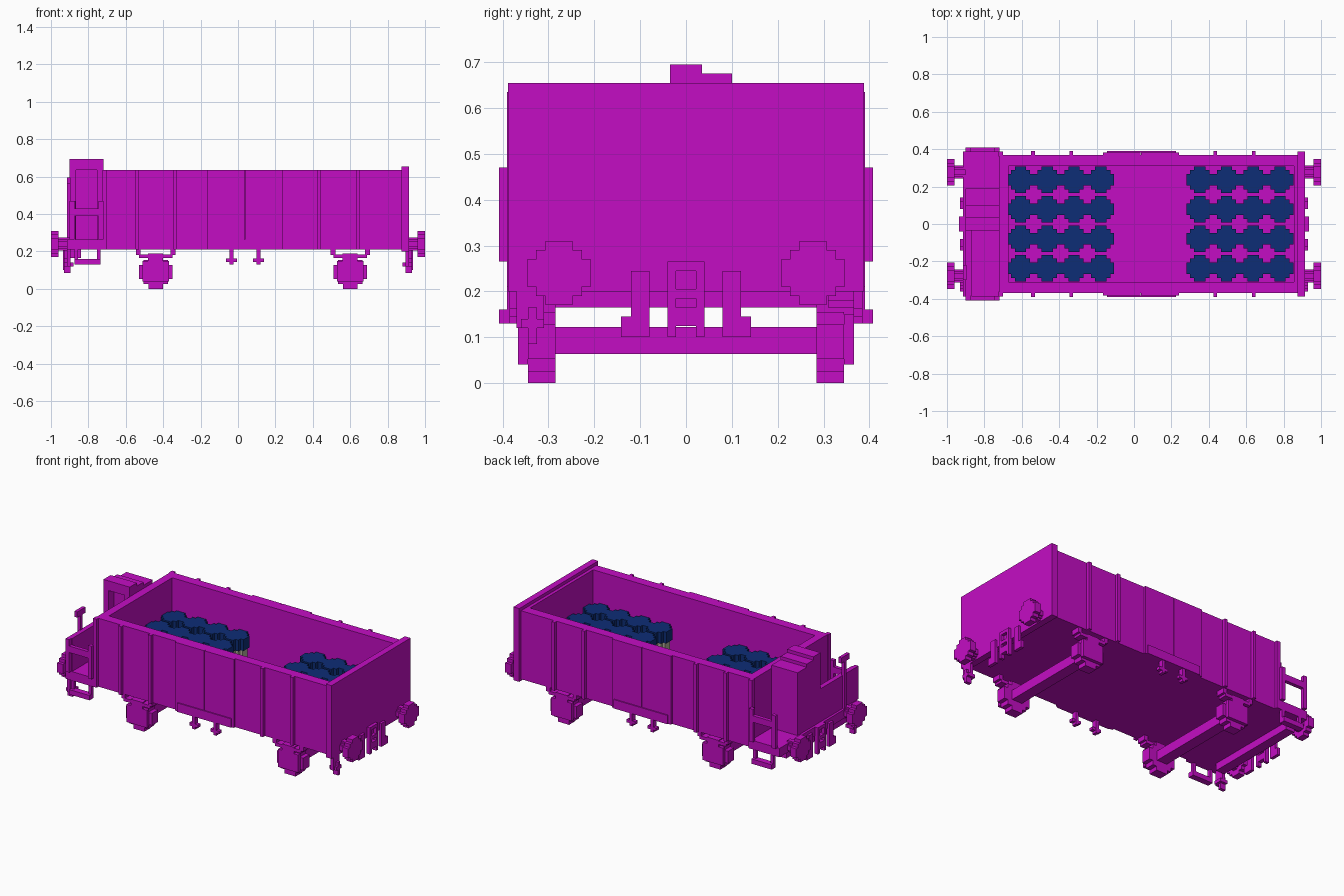
import bpy, bmesh
from math import pi
from mathutils import Matrix, Vector

old = bpy.data.objects.get("Cube")
if old:
    bpy.data.objects.remove(old, do_unlink=True)


def material(name, rgb):
    m = bpy.data.materials.new(name)
    m.use_nodes = True
    m.diffuse_color = (*rgb, 1)
    m.node_tree.nodes["Principled BSDF"].inputs["Base Color"].default_value = (*rgb, 1)
    return m


MAGENTA = material("magenta paint", (0.55, 0.004, 0.55))
BLUE = material("navy lid", (0.004, 0.026, 0.18))
PALE = material("pale barrel", (0.45, 0.42, 0.32))


def finish(name, bm, mat):
    bmesh.ops.recalc_face_normals(bm, faces=bm.faces)
    mesh = bpy.data.meshes.new(name)
    bm.to_mesh(mesh)
    bm.free()
    mesh.materials.append(mat)
    obj = bpy.data.objects.new(name, mesh)
    bpy.context.collection.objects.link(obj)
    return obj


def boxes(name, *spans, mat=MAGENTA, mirror_y=False):
    """One object from boxes given as (x0, x1, y0, y1, z0, z1)."""
    bm = bmesh.new()
    for s in spans:
        for flip in ((1, -1) if mirror_y else (1,)):
            lo, hi = Vector(s[0::2]), Vector(s[1::2])
            mid, size = (lo + hi) / 2, hi - lo
            mid.y *= flip
            bmesh.ops.create_cube(bm, size=1, matrix=Matrix.Translation(mid) @ Matrix.Diagonal((*size, 1)))
    return finish(name, bm, mat)


STEPS = ((1, .42), (.72, .42), (.72, .72), (.42, .72), (.42, 1))


def disc(name, centre, radius, depth, axis="z", mat=MAGENTA):
    """Blocky stepped disc starting at centre and running along the axis."""
    bm = bmesh.new()
    ring = []
    for q in range(4):
        turn = Matrix.Rotation(q * pi / 2, 3, "Z")
        ring += [bm.verts.new(turn @ Vector((a * radius, b * radius, 0))) for a, b in STEPS]
    face = bm.faces.new(ring)
    top = bmesh.ops.extrude_face_region(bm, geom=[face])["geom"]
    bmesh.ops.translate(bm, vec=(0, 0, depth), verts=[v for v in top if isinstance(v, bmesh.types.BMVert)])
    rot = {"z": Matrix(), "x": Matrix.Rotation(pi / 2, 4, "Y"), "y": Matrix.Rotation(-pi / 2, 4, "X")}[axis]
    bm.transform(Matrix.Translation(centre) @ rot)
    return finish(name, bm, mat)


# Open wagon body
boxes("wagon_floor", (-.72, .9, -.36, .36, .21, .25))
boxes("side_walls", (-.72, .89, .31, .37, .21, .635), mirror_y=True)
boxes("cab_end_wall", (-.72, -.67, -.31, .31, .21, .635))
boxes("tall_end_wall", (.875, .915, -.388, .388, .2, .655))
boxes("end_wall_lining", (.855, .875, -.31, .31, .25, .635))
boxes("side_stanchions", *[(x - .01, x + .01, .37, .39, .21, .635) for x in (-.54, -.335, .435, .64)],
      mirror_y=True)
boxes("corner_posts", (-.725, -.70, .36, .388, .21, .635), mirror_y=True)
boxes("side_doors", (-.165, .035, .37, .383, .21, .635), (.037, .24, .37, .383, .21, .635), mirror_y=True)
boxes("door_sills", (-.145, .225, .383, .39, .21, .265), mirror_y=True)

# Brakeman's platform, booth and rails
boxes("platform_floor", (-.915, -.72, -.388, .388, .21, .265))
boxes("headstock", (-.9, -.84, -.3, .3, .165, .21))
boxes("booth_walls", (-.9, -.72, .02, .19, .265, .635),
      (-.9, -.865, -.035, .02, .265, .635), (-.755, -.72, -.035, .02, .265, .635))
boxes("booth_roof", (-.9, -.72, -.035, .19, .635, .655), (-.9, -.72, -.035, .1, .655, .675),
      (-.9, -.72, -.035, .035, .675, .695))
boxes("side_rails", (-.9, -.875, .385, .408, .265, .47), (-.745, -.72, .385, .408, .265, .47),
      (-.9, -.72, .385, .408, .39, .43), mirror_y=True)
boxes("end_rail", (-.9, -.87, -.385, -.035, .265, .47))
boxes("brake_handle", (-.915, -.895, -.27, -.25, .265, .58), (-.915, -.895, -.3, -.22, .56, .595))
boxes("platform_steps", (-.875, -.735, .37, .408, .13, .16), (-.875, -.855, .37, .39, .16, .21),
      (-.755, -.735, .37, .39, .16, .21), mirror_y=True)

# Buffers and coupling gear at both ends
for end, label in ((1, "left"), (-1, "right")):
    for y in (-.277, .277):
        disc(label + "_buffer_shaft", (.9 if end > 0 else -.97, y, .24), .035, .07, "x")
        disc(label + "_buffer_head", (.96 if end > 0 else -1, y, .24), .07, .04, "x")

    def ends(name, *spans, **kw):
        flipped = [(min(end * s[0], end * s[1]), max(end * s[0], end * s[1]), *s[2:]) for s in spans]
        boxes(label + name, *flipped, **kw)

    ends("_coupling_sides", (.91, .935, .022, .04, .1, .265), mirror_y=True)
    ends("_coupling_bars", (.91, .935, -.022, .022, .245, .265), (.91, .935, -.022, .022, .185, .205),
         (.91, .935, -.022, .022, .125, .165))
    ends("_brake_hoses", (.91, .93, .08, .12, .1, .245), (.91, .93, .12, .142, .1, .145), mirror_y=True)
    ends("_corner_bracket", (.895, .915, -.37, -.31, .12, .21), (.895, .93, -.345, -.325, .085, .165),
         (.88, .93, -.36, -.31, .12, .14))

# Wheelsets, axle boxes and springs
for x in (-.44, .6):
    boxes("axle", (x - .035, x + .035, -.3, .3, .063, .122))
    for y in (-1, 1):
        disc("wheel", (x, .285 if y > 0 else -.345, .09), .09, .06, "y")
    boxes("axle_boxes", (x - .07, x + .07, .345, .366, .04, .15),
          (x - .04, x + .04, .3, .366, .15, .19), mirror_y=True)
    boxes("springs", (x - .09, x + .09, .31, .366, .165, .185), (x - .105, x - .08, .31, .366, .18, .21),
          (x + .08, x + .105, .31, .366, .18, .21), mirror_y=True)

# Small release levers under the doors
for x in (-.035, .11):
    boxes("release_levers", (x - .01, x + .01, .355, .385, .13, .21),
          (x - .03, x + .03, .36, .385, .145, .163), mirror_y=True)

# Two blocks of lidded barrels
for start in (-.607, .352):
    for i in range(4):
        for y in (-.237, -.079, .079, .237):
            x = start + i * .143
            disc("barrel_body", (x, y, .25), .06, .12, mat=PALE)
            disc("barrel_lid", (x, y, .37), .0715, .07, mat=BLUE)
